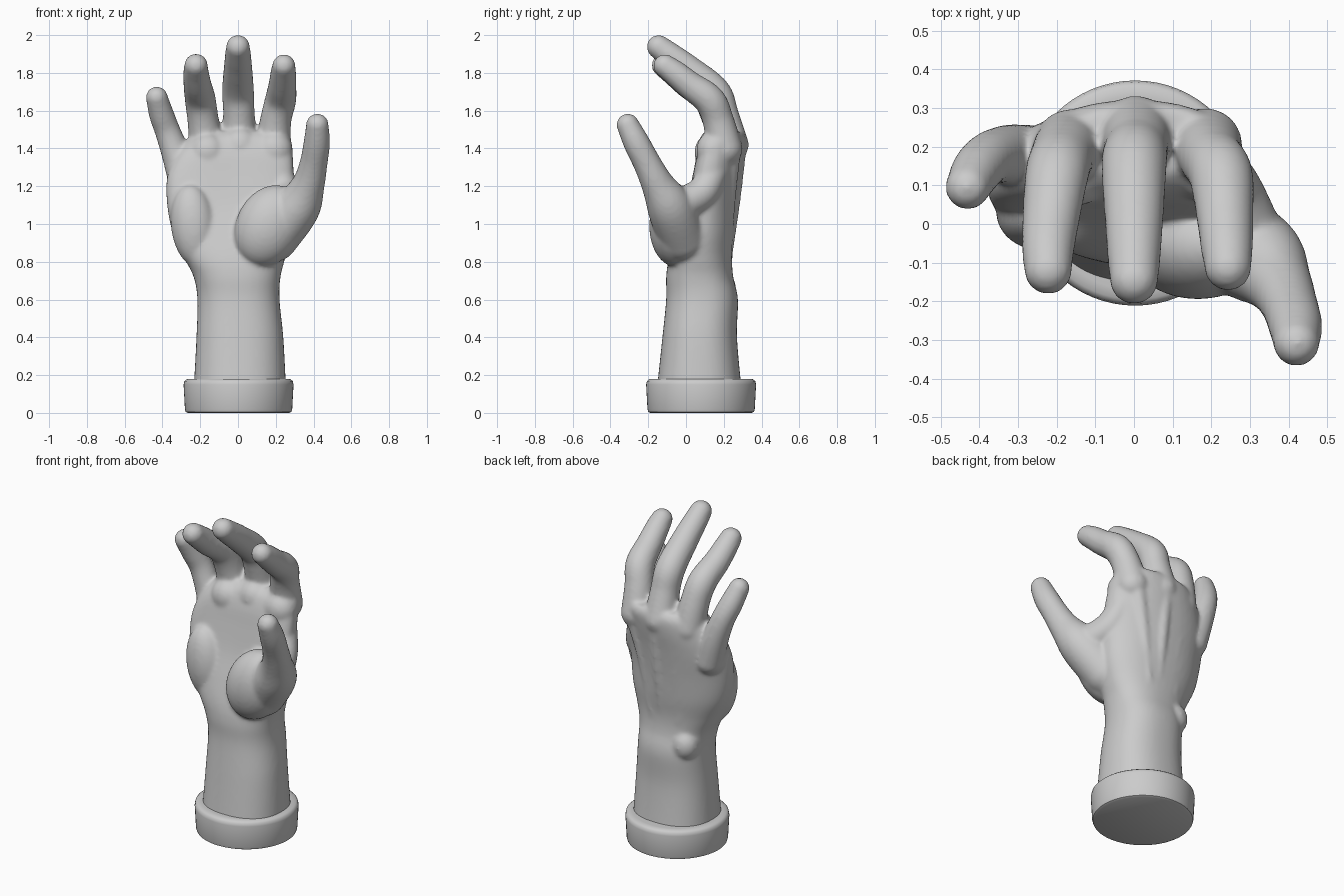
import bpy, bmesh, math
from mathutils import Vector, Matrix

if "Cube" in bpy.data.objects:
    bpy.data.objects.remove(bpy.data.objects["Cube"])


def spline(rows, steps=6):
    """Catmull-Rom resample of rows of equal length."""
    out, n = [], len(rows)
    for i in range(n - 1):
        a, b, c, d = (rows[max(i - 1, 0)], rows[i], rows[i + 1], rows[min(i + 2, n - 1)])
        for k in range(steps):
            t = k / steps
            out.append([0.5 * (2 * q + (r - p) * t + (2 * p - 5 * q + 4 * r - s) * t * t
                               + (3 * q - p - 3 * r + s) * t ** 3)
                        for p, q, r, s in zip(a, b, c, d)])
    out.append(list(rows[-1]))
    return out


def skin(bm, rings):
    """Bridge rings of points into a closed shell."""
    vs = [[bm.verts.new(p) for p in ring] for ring in rings]
    n = len(vs[0])
    for a, b in zip(vs, vs[1:]):
        for i in range(n):
            j = (i + 1) % n
            bm.faces.new((a[i], a[j], b[j], b[i]))
    bm.faces.new(vs[0][::-1])
    bm.faces.new(vs[-1])


def ellipsoid(bm, centre, radii, tilt=0.0):
    m = (Matrix.Translation(centre) @ Matrix.Rotation(tilt, 4, 'Y')
         @ Matrix.Diagonal((*radii, 1)))
    bmesh.ops.create_uvsphere(bm, u_segments=28, v_segments=18, radius=1, matrix=m)


def limb(bm, rows):
    """Round-ended tube through rows of (x, y, z, radius)."""
    pts = spline(rows)
    rings = []
    for i, p in enumerate(pts):
        d = Vector(pts[min(i + 1, len(pts) - 1)][:3]) - Vector(pts[max(i - 1, 0)][:3])
        d.normalize()
        u = Vector((1, 0, 0))
        u = (u - d * u.dot(d)).normalized()
        v = d.cross(u)
        rings.append([Vector(p[:3]) + p[3] * (u * math.cos(a) + v * math.sin(a))
                      for a in [k * math.tau / 24 for k in range(24)]])
    skin(bm, rings)
    for p in (pts[0], pts[-1]):
        ellipsoid(bm, p[:3], (p[3],) * 3)


def finish(bm, name):
    bmesh.ops.recalc_face_normals(bm, faces=bm.faces)
    me = bpy.data.meshes.new(name)
    bm.to_mesh(me)
    bm.free()
    me.shade_smooth()
    ob = bpy.data.objects.new(name, me)
    bpy.context.collection.objects.link(ob)
    return ob


bm = bmesh.new()

# forearm and palm: z, left, right, front, back, arch across the palm
sections = [
    (.12, -.235, .255, -.155, .295, 0), (.4, -.22, .24, -.125, .27, 0),
    (.6, -.215, .22, -.105, .275, 0), (.72, -.235, .225, -.105, .25, 0),
    (.82, -.285, .25, -.09, .245, .01), (.95, -.345, .28, -.05, .26, .03),
    (1.1, -.375, .29, 0, .275, .05), (1.25, -.375, .295, .035, .295, .05),
    (1.37, -.325, .29, .06, .315, .045), (1.45, -.26, .28, .09, .32, .03),
    (1.49, -.2, .25, .13, .30, .02)]
rings = []
for z, x0, x1, y0, y1, arch in spline(sections):
    ring = []
    for k in range(48):
        c, s = math.cos(k * math.tau / 48), math.sin(k * math.tau / 48)
        c, s = (math.copysign(abs(w) ** 0.86, w) for w in (c, s))
        ring.append(((x0 + x1) / 2 + (x1 - x0) / 2 * c,
                     (y0 + y1) / 2 + (y1 - y0) / 2 * s - arch * c * c, z))
    rings.append(ring)
skin(bm, rings)

# index, middle, ring and little fingers
limb(bm, [(.185, .205, 1.40, .095), (.20, .17, 1.55, .083), (.225, .125, 1.655, .083),
          (.235, .02, 1.735, .074), (.24, -.06, 1.80, .068), (.243, -.112, 1.838, .061)])
limb(bm, [(.005, .235, 1.42, .097), (.005, .195, 1.58, .084), (0, .15, 1.70, .085),
          (0, .01, 1.82, .076), (0, -.075, 1.885, .070), (0, -.145, 1.938, .063)])
limb(bm, [(-.165, .205, 1.40, .092), (-.185, .175, 1.55, .083), (-.20, .125, 1.66, .082),
          (-.215, .01, 1.74, .074), (-.222, -.065, 1.80, .068), (-.222, -.12, 1.84, .062)])
limb(bm, [(-.28, .17, 1.22, .088), (-.325, .18, 1.36, .077), (-.372, .172, 1.49, .068),
          (-.405, .14, 1.58, .066), (-.43, .095, 1.67, .058)])

# thumb, its fleshy base and the web to the index finger
limb(bm, [(.19, -.02, .93, .13), (.315, -.085, 1.09, .122), (.372, -.15, 1.21, .088),
          (.40, -.205, 1.32, .074), (.417, -.262, 1.43, .070), (.42, -.308, 1.525, .060)])
ellipsoid(bm, (.165, -.055, .99), (.175, .14, .225), .45)
limb(bm, [(.31, -.06, 1.09, .09), (.25, .08, 1.16, .085), (.21, .14, 1.27, .08)])

# heel of the palm on the little-finger side
ellipsoid(bm, (-.235, .03, .99), (.12, .10, .22), -.12)

# pads at the finger roots
for x, y, z in [(.19, .14, 1.39), (.01, .15, 1.41), (-.16, .13, 1.38)]:
    ellipsoid(bm, (x, y, z), (.10, .085, .10))

# tendons on the back of the hand
for xw, xm, ym, xk, yk, zk in [(.07, .12, .222, .18, .235, 1.38), (.01, .01, .248, .005, .265, 1.40),
                               (-.05, -.11, .235, -.165, .235, 1.38), (-.10, -.21, .205, -.29, .20, 1.28)]:
    limb(bm, [(xw, .205, .80, .035), (xm, ym, 1.12, .04), (xk, yk, zk, .055)])

# wrist bone
ellipsoid(bm, (-.13, .19, .66), (.08, .075, .09))

# fuse all the flesh into one smooth skin
hand = finish(bm, "hand")
rm = hand.modifiers.new("fuse", 'REMESH')
rm.mode = 'VOXEL'
rm.voxel_size = 0.011
rm.use_smooth_shade = True
sm = hand.modifiers.new("soften", 'SMOOTH')
sm.factor = 0.5
sm.iterations = 9

# round base collar
bm = bmesh.new()
profile = [(.268, 0), (.28, .006), (.284, .02), (.291, .15), (.287, .168), (.275, .178), (.25, .18), (.20, .18)]
skin(bm, [[(.003 + r * math.cos(k * math.tau / 64), .08 + r * math.sin(k * math.tau / 64), z)
           for k in range(64)] for r, z in profile])
base = finish(bm, "base_collar")
bpy.context.view_layer.objects.active = base
base.select_set(True)
bpy.ops.object.shade_smooth_by_angle(angle=math.radians(40))
